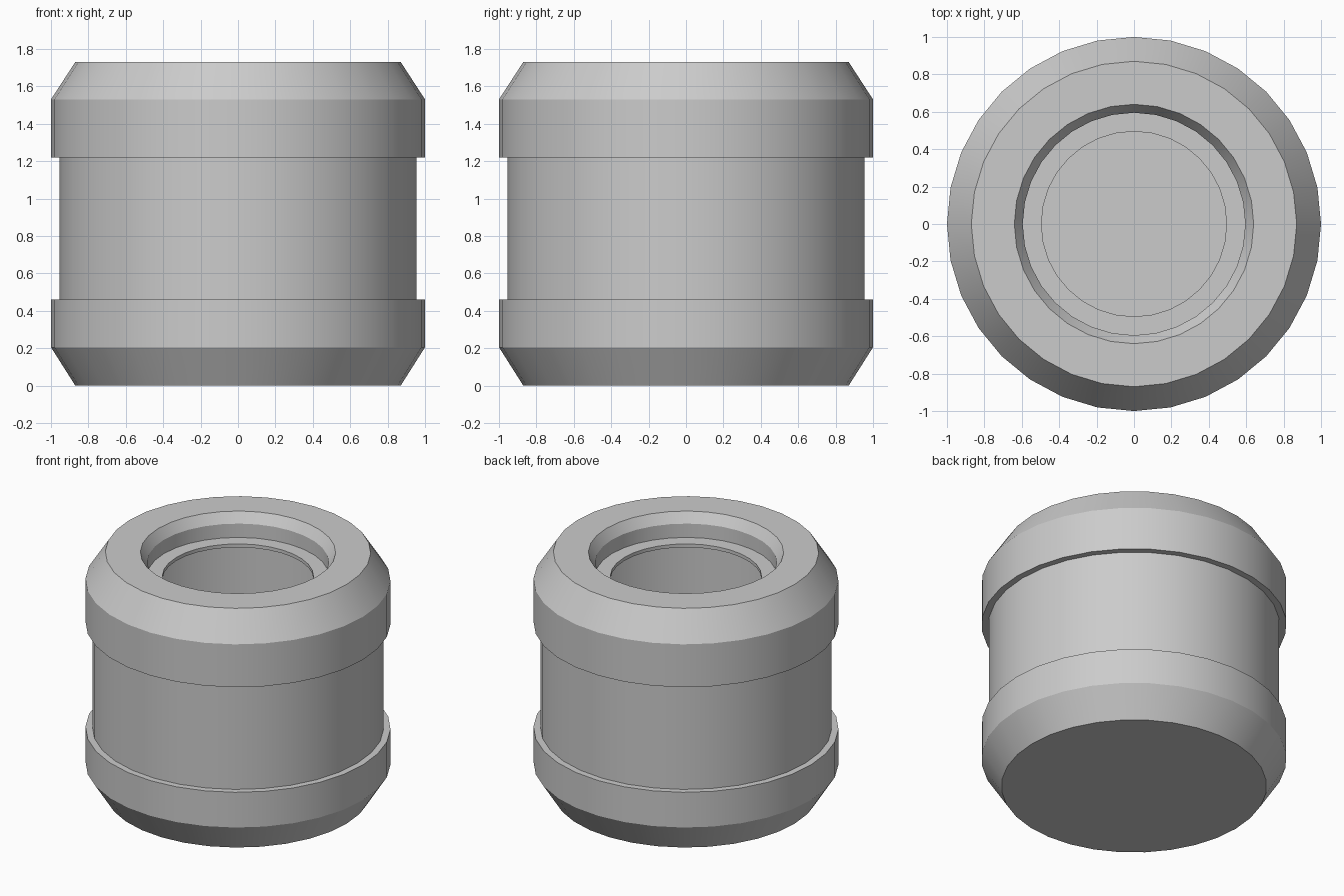
import bpy, bmesh, math

if "Cube" in bpy.data.objects:
    bpy.data.objects.remove(bpy.data.objects["Cube"])

SIDES = 32


def lathe(name, profile, closed_ends):
    """Spin (radius, z) points around z; optionally cap both ends with flat n-gons."""
    bm = bmesh.new()
    rings = []
    for r, z in profile:
        rings.append([bm.verts.new((r * math.cos(2 * math.pi * i / SIDES),
                                    r * math.sin(2 * math.pi * i / SIDES), z))
                      for i in range(SIDES)])
    for a, b in zip(rings, rings[1:]):
        for i in range(SIDES):
            j = (i + 1) % SIDES
            bm.faces.new((a[i], a[j], b[j], b[i]))
    if closed_ends:
        bm.faces.new(rings[0][::-1])
        bm.faces.new(rings[-1])
    bmesh.ops.recalc_face_normals(bm, faces=bm.faces)
    mesh = bpy.data.meshes.new(name)
    bm.to_mesh(mesh)
    bm.free()
    obj = bpy.data.objects.new(name, mesh)
    bpy.context.collection.objects.link(obj)
    bpy.ops.object.select_all(action='DESELECT')
    obj.select_set(True)
    bpy.context.view_layer.objects.active = obj
    bpy.ops.object.shade_smooth_by_angle(angle=math.radians(30))
    return obj


# Outer silhouette: chamfered foot, lower band, recessed body, upper band, shoulder
outside = [(0.87, 0), (1, 0.205), (1, 0.46), (0.955, 0.46),
           (0.955, 1.22), (1, 1.22), (1, 1.53), (0.87, 1.73)]
# Mouth: bevelled rim, short neck, ledge with a thin lip
mouth = [(0.64, 1.73), (0.595, 1.66), (0.595, 1.56), (0.495, 1.56), (0.495, 1.535)]
# Hollow interior down to the floor
inside = [(0.76, 1.53), (0.87, 1.38), (0.87, 0.25), (0.78, 0.1)]

lathe("jar", outside + mouth + inside, True)
